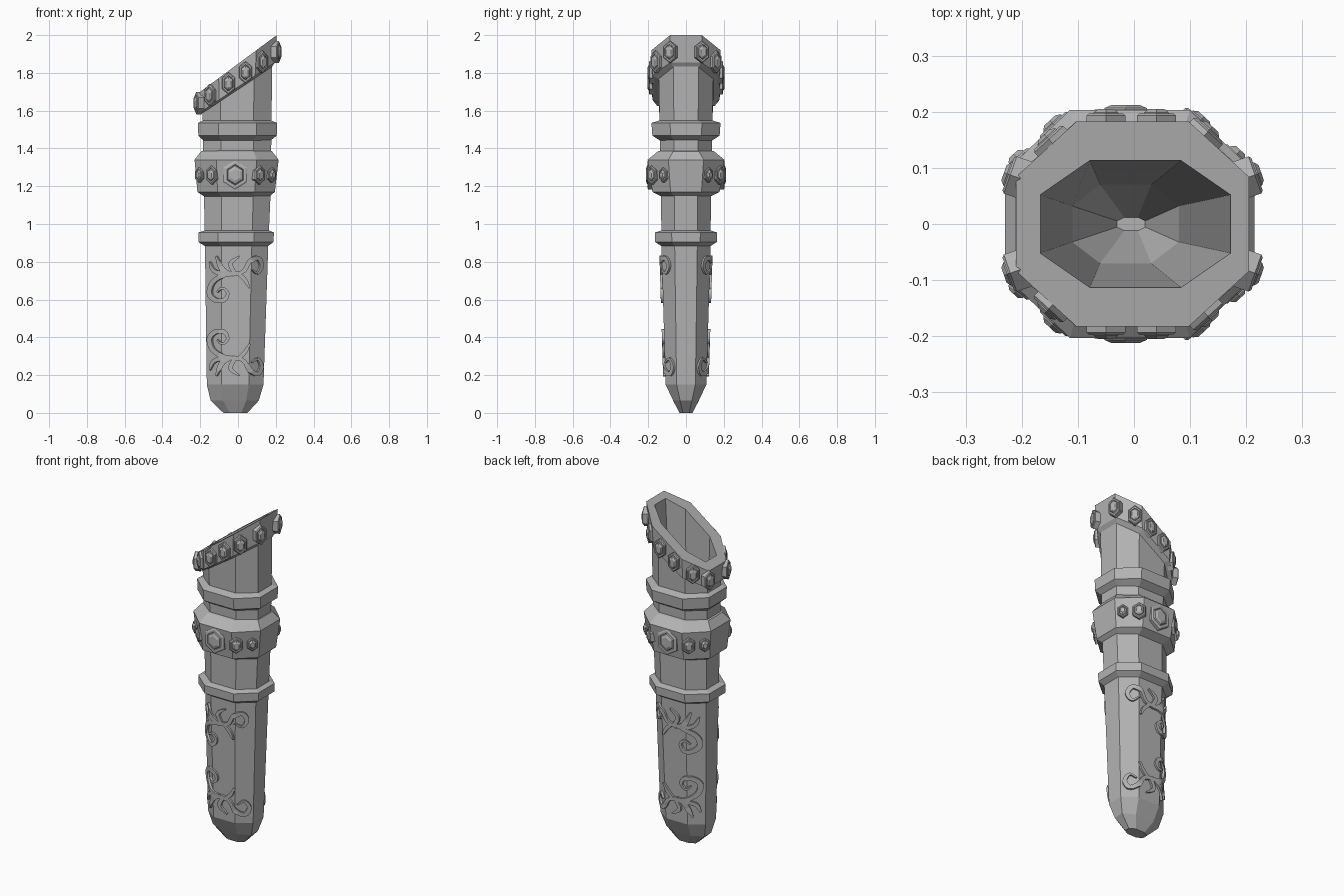
import bpy, bmesh
from math import sin, cos, pi
from mathutils import Vector

if "Cube" in bpy.data.objects:
    bpy.data.objects.remove(bpy.data.objects["Cube"], do_unlink=True)

GREY = (0.45, 0.45, 0.45, 1)
metal = bpy.data.materials.new("grey_metal")
metal.use_nodes = True
metal.diffuse_color = GREY
metal.node_tree.nodes["Principled BSDF"].inputs["Base Color"].default_value = GREY


def finish(name, bm, recalc=True):
    if recalc:
        bmesh.ops.recalc_face_normals(bm, faces=bm.faces)
    mesh = bpy.data.meshes.new(name)
    bm.to_mesh(mesh)
    bm.free()
    mesh.materials.append(metal)
    obj = bpy.data.objects.new(name, mesh)
    bpy.context.collection.objects.link(obj)
    return obj


def bridge(bm, a, b):
    n = len(a)
    for i in range(n):
        j = (i + 1) % n
        bm.faces.new((a[i], a[j], b[j], b[i]))


def octagon(z, left, right, depth, slope=0):
    """Flattened octagon, listed counter-clockwise from above."""
    c, h = (left + right) / 2, (right - left) / 2
    fx, fy = h * 0.48, depth * 0.46
    pts = [(h, -fy), (h, fy), (fx, depth), (-fx, depth),
           (-h, fy), (-h, -fy), (-fx, -depth), (fx, -depth)]
    return [Vector((c + x, y, z + slope * (c + x))) for x, y in pts]


def loft(name, sections, cap_start=False, cap_end=False):
    bm = bmesh.new()
    rings = [[bm.verts.new(p) for p in octagon(*s)] for s in sections]
    for a, b in zip(rings, rings[1:]):
        bridge(bm, a, b)
    if cap_start:
        bm.faces.new(rings[0][::-1])
    if cap_end:
        bm.faces.new(rings[-1])
    return finish(name, bm, recalc=False)


def surface(x, section):
    """Front depth and outward normal of an octagon at a given x."""
    o = octagon(*section)
    c = (section[1] + section[2]) / 2
    if x > o[7].x:
        a, b = o[7], o[0]
    elif x < o[6].x:
        a, b = o[5], o[6]
    else:
        a, b = o[6], o[7]
    t = min(1, max(0, (x - a.x) / (b.x - a.x)))
    d = b - a
    n = Vector((d.y, -d.x, 0)).normalized()
    if t in (0, 1):
        n = Vector((1 if x > c else -1, -0.35, 0)).normalized()
    return a.y + (b.y - a.y) * t, n


# Sheath body
tip = (0.15, -0.165, 0.135, 0.108)
shoulder = (0.88, -0.175, 0.16, 0.13)
loft("sheath_body", [
    (0, -0.077, 0.05, 0.035), (0.065, -0.145, 0.11, 0.068), tip, shoulder,
    (1.15, -0.18, 0.172, 0.132), (1.55, -0.187, 0.178, 0.14),
    (1.74, -0.19, 0.18, 0.145, 0.66)], cap_start=True)

# Raised bands
loft("lower_ring", [
    (0.88, -0.17, 0.155, 0.125), (0.905, -0.21, 0.188, 0.163),
    (0.955, -0.21, 0.19, 0.165), (0.967, -0.17, 0.16, 0.125)])
band_low, band_high = (1.17, -0.215, 0.195, 0.178), (1.34, -0.23, 0.215, 0.203)
loft("jewelled_band", [
    (1.145, -0.178, 0.165, 0.13), band_low, band_high,
    (1.385, -0.195, 0.18, 0.148), (1.39, -0.17, 0.16, 0.13)])
loft("upper_ring", [
    (1.44, -0.18, 0.17, 0.135), (1.468, -0.21, 0.205, 0.178),
    (1.535, -0.212, 0.207, 0.183), (1.55, -0.18, 0.17, 0.135)])

# Slanted collar with the hollow lining
collar = (1.78, -0.21, 0.205, 0.183, 0.7)
loft("collar_and_lining", [
    (1.71, -0.185, 0.175, 0.14, 0.66), (1.725, -0.205, 0.195, 0.178, 0.67),
    (1.848, -0.21, 0.205, 0.183, 0.74), (1.848, -0.167, 0.172, 0.113, 0.74),
    (0.25, -0.11, 0.08, 0.07), (0.08, -0.03, 0.02, 0.012)], cap_end=True)


def gem(name, pos, normal, width, height):
    """Hexagonal framed jewel standing on a surface."""
    side = Vector((0, 0, 1)).cross(normal).normalized()
    up = normal.cross(side)
    bm = bmesh.new()
    rings = []
    for s, out in [(1, -0.02), (1, 0.01), (0.88, 0.014), (0.72, 0.014),
                   (0.68, 0.009), (0.62, 0.016), (0.4, 0.022)]:
        ring = []
        for k in range(6):
            a = pi / 2 + k * pi / 3
            ring.append(bm.verts.new(pos + normal * out
                        + side * (s * cos(a) * width / 2 / cos(pi / 6))
                        + up * (s * sin(a) * height / 2)))
        rings.append(ring)
    for a, b in zip(rings, rings[1:]):
        bridge(bm, a, b)
    bm.faces.new(rings[-1])
    bm.faces.new(rings[0][::-1])
    finish(name, bm)


def both_sides(name, x, z, section, width, height):
    y, n = surface(x, section)
    for label, s in (("front", 1), ("back", -1)):
        gem(f"{name}_{label}", Vector((x, s * y, z)),
            Vector((n.x, s * n.y, n.z)), width, height)


# Jewels along the collar
for i, x in enumerate((-0.211, -0.145, -0.05, 0.04, 0.125, 0.206)):
    both_sides(f"collar_gem_{i}", x, 1.777 + 0.65 * x, collar, 0.07, 0.118)

# Jewels around the band, largest in the middle
middle = [(a + b) / 2 for a, b in zip(band_low, band_high)]
for i, (x, w, h) in enumerate([(-0.2, 0.055, 0.08), (-0.135, 0.07, 0.1),
                               (-0.015, 0.122, 0.155),
                               (0.11, 0.07, 0.1), (0.175, 0.055, 0.08)]):
    both_sides(f"band_gem_{i}", x, 1.26, middle, w, h)


# Scrollwork strokes in hundredths: width, then path points
STROKES = [
    (2.6, [(0, 74), (-7, 73), (-13, 69), (-14.5, 63), (-11, 59.5), (-7, 60),
           (-5.5, 63.5), (-8, 66), (-10.5, 64)]),
    (2.4, [(-3, 73), (3, 75), (6, 80), (10, 82), (12, 78), (10, 74), (7, 76)]),
    (2.6, [(-3, 73), (-8, 76), (-11, 83)]),
    (2.2, [(-4, 73), (-12, 75), (-14.5, 80)]),
    (2.4, [(-1, 73), (-4, 79), (1, 83)]),
    (2.2, [(0, 74), (4, 70), (6, 66)]),
]


def smooth_path(points, steps=5):
    p = [Vector(q) / 100 for q in points]
    p = [p[0]] + p + [p[-1]]
    out = []
    for a, b, c, d in zip(p, p[1:], p[2:], p[3:]):
        for k in range(steps):
            t = k / steps
            out.append(b + (c - a) * (t / 2)
                       + (2 * a - 5 * b + 4 * c - d) * (t * t / 2)
                       + (3 * b - a - 3 * c + d) * (t ** 3 / 2))
    return out + [p[-1]]


def on_body(x, z):
    t = (z - tip[0]) / (shoulder[0] - tip[0])
    section = [a + (b - a) * t for a, b in zip(tip, shoulder)]
    y, n = surface(x, section)
    return Vector((x, y, z)), n


def scrollwork(name, flip, back):
    bm = bmesh.new()
    for width, points in STROKES:
        path = smooth_path(points)
        last = len(path) - 1
        rings = []
        for i, p in enumerate(path):
            d = (path[min(i + 1, last)] - path[max(i - 1, 0)]).normalized()
            w = width / 200 * (0.25 + 0.75 * sin(pi * (0.2 + 0.8 * i / last)))
            ring = []
            for s, out in ((-1, -0.006), (-1, 0.012), (1, 0.012), (1, -0.006)):
                x, z = p.x - d.y * w * s, p.y + d.x * w * s
                if flip:
                    z = 1.026 - z
                pos, n = on_body(x, z)
                pos += n * out
                if back:
                    pos.y = -pos.y
                ring.append(bm.verts.new(pos))
            rings.append(ring)
        for a, b in zip(rings, rings[1:]):
            bridge(bm, a, b)
        bm.faces.new(rings[0])
        bm.faces.new(rings[-1])
    finish(name, bm)


for back in (False, True):
    for flip in (False, True):
        scrollwork(f"{'lower' if flip else 'upper'}_scrollwork_"
                   f"{'back' if back else 'front'}", flip, back)
